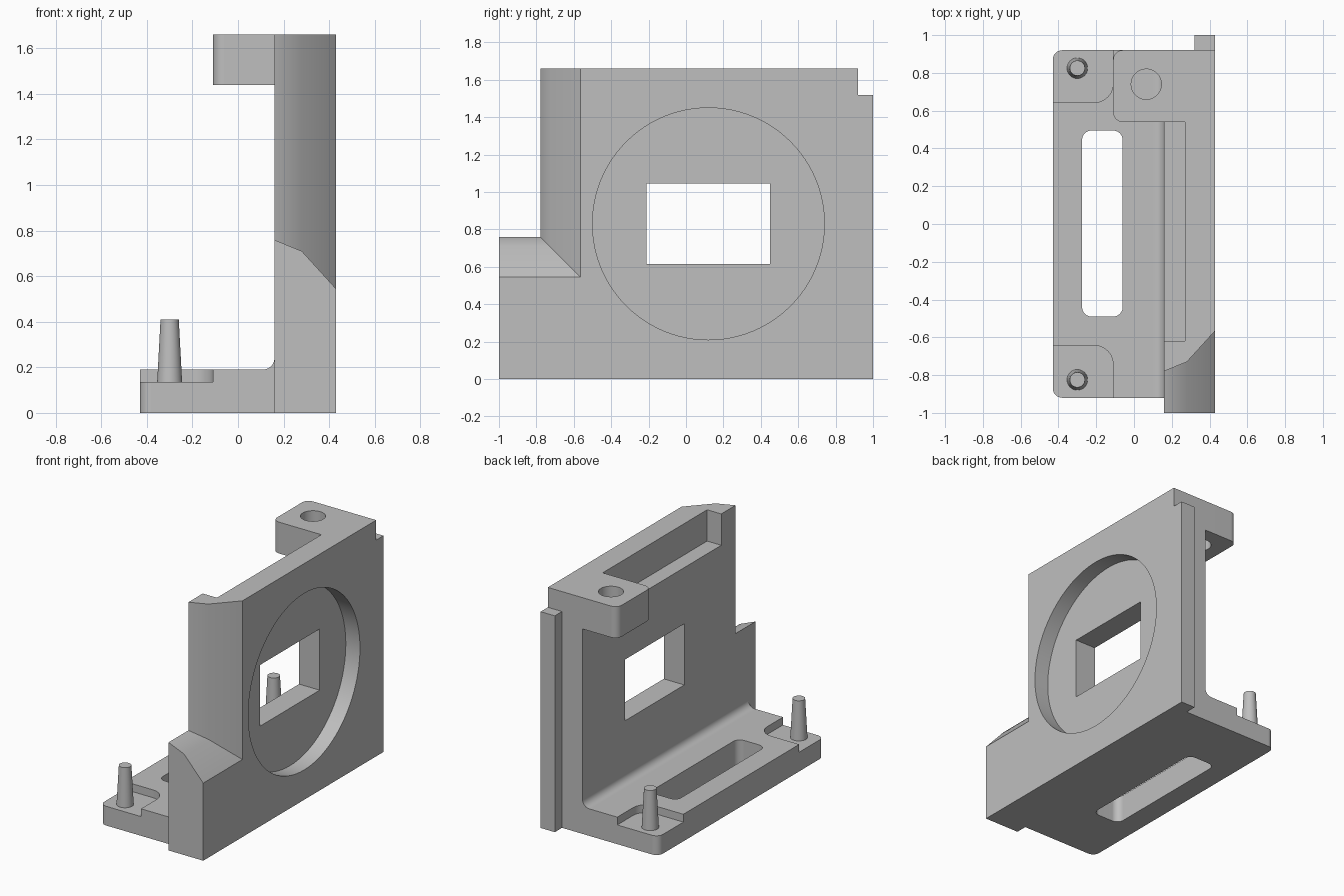
import bpy
import bmesh
from math import pi, cos, sin, tan
from mathutils import Vector, Matrix

cube = bpy.data.objects.get("Cube")
if cube:
    bpy.data.objects.remove(cube, do_unlink=True)

grey = bpy.data.materials.new("plain grey")
grey.use_nodes = True
tone = (0.52, 0.52, 0.52, 1)
grey.diffuse_color = tone
grey.node_tree.nodes["Principled BSDF"].inputs["Base Color"].default_value = tone


def finish(name, bm):
    bmesh.ops.recalc_face_normals(bm, faces=bm.faces)
    mesh = bpy.data.meshes.new(name)
    bm.to_mesh(mesh)
    bm.free()
    mesh.materials.append(grey)
    obj = bpy.data.objects.new(name, mesh)
    bpy.context.collection.objects.link(obj)
    return obj


def rounded(points, steps=6):
    """Outline of (x, y[, radius]) corners, with right angles rounded."""
    out = []
    for i, p in enumerate(points):
        here = Vector(p[:2])
        if len(p) < 3:
            out.append(here)
            continue
        a = (Vector(points[i - 1][:2]) - here).normalized() * p[2]
        b = (Vector(points[(i + 1) % len(points)][:2]) - here).normalized() * p[2]
        for k in range(steps + 1):
            t = k / steps * pi / 2
            out.append(here + a * (1 - sin(t)) + b * (1 - cos(t)))
    return out


def prism(name, points, lo, hi, along="z"):
    """Extrude an XY outline along z, or an XZ outline along y."""
    bm = bmesh.new()
    place = (lambda p, h: (p[0], p[1], h)) if along == "z" else (lambda p, h: (p[0], h, p[1]))
    outline = rounded(points)
    low = [bm.verts.new(place(p, lo)) for p in outline]
    high = [bm.verts.new(place(p, hi)) for p in outline]
    bm.faces.new(low)
    bm.faces.new(high)
    for i in range(len(low)):
        bm.faces.new((low[i - 1], low[i], high[i], high[i - 1]))
    return finish(name, bm)


def rect(x0, x1, y0, y1, r=None):
    corners = [(x0, y0), (x1, y0), (x1, y1), (x0, y1)]
    return [c + (r,) for c in corners] if r else corners


def box(name, x, y, z):
    return prism(name, rect(*x, *y), *z)


def cone(name, centre, r1, r2, depth, axis="z", sides=64):
    bm = bmesh.new()
    turn = Matrix.Rotation(pi / 2, 4, "Y") if axis == "x" else Matrix()
    bmesh.ops.create_cone(bm, cap_ends=True, segments=sides, radius1=r1, radius2=r2,
                          depth=depth, matrix=Matrix.Translation(centre) @ turn)
    return finish(name, bm)


def combine(target, other, operation):
    mod = target.modifiers.new("join", "BOOLEAN")
    mod.object = other
    mod.operation = operation
    mod.solver = "EXACT"
    bpy.context.view_layer.objects.active = target
    bpy.ops.object.modifier_apply(modifier=mod.name)
    bpy.data.objects.remove(other, do_unlink=True)


# Upright wall, base plate, inner fillet, top arm and rear tongue
body = box("bracket_body", (0.16, 0.43), (-1, 0.92), (0, 1.66))
base = [(-0.43, -0.92, 0.05), (0.22, -0.92), (0.22, 0.92), (-0.43, 0.92, 0.05)]
fillet = [(0.1, 0.1), (0.2, 0.1), (0.2, 0.26), (0.16, 0.26), (0.16, 0.19, 0.05), (0.1, 0.19)]
arm = [(-0.11, 0.54, 0.05), (0.2, 0.54), (0.2, 0.92), (-0.11, 0.92, 0.05)]
for part in (
    prism("base_plate", base, 0, 0.19),
    prism("base_fillet", fillet, -0.92, 0.92, "y"),
    prism("top_arm", arm, 1.44, 1.66),
    box("rear_tongue", (0.32, 0.43), (0.85, 1), (0, 1.52)),
):
    combine(body, part, "UNION")

# Mitred cutter for the upper front corner: equal set-back in y and z
bm = bmesh.new()
rings = []
for x, y, z in ((0.06, -0.82, 0.80), (0.28, -0.73, 0.71), (0.53, -0.455, 0.435)):
    rings.append([bm.verts.new((x, cy, cz)) for cy, cz in ((-2, z), (y, z), (y, 2), (-2, 2))])
bm.faces.new(rings[0])
bm.faces.new(rings[-1])
for a, b in zip(rings, rings[1:]):
    for i in range(4):
        bm.faces.new((a[i - 1], a[i], b[i], b[i - 1]))
combine(body, finish("corner_cutter", bm), "DIFFERENCE")

# Round recess, window, top pocket, base slot and arm hole
for cutter in (
    cone("recess_cutter", (0.52, 0.12, 0.83), 0.62, 0.62, 0.4, "x", 96),
    box("window_cutter", (0, 0.6), (-0.21, 0.45), (0.615, 1.045)),
    box("pocket_cutter", (0.1, 0.27), (-0.62, 0.54), (1.44, 1.8)),
    prism("slot_cutter", rect(-0.275, -0.06, -0.49, 0.495, 0.05), -0.1, 0.4),
    cone("arm_hole_cutter", (0.065, 0.74, 1.55), 0.08, 0.08, 0.5, sides=48),
):
    combine(body, cutter, "DIFFERENCE")

# Sunken corner pads, each with a tapered peg
pegs = []
for side, name in ((-1, "front"), (1, "rear")):
    pad = [(-0.6, side * 0.643), (-0.11, side * 0.643, 0.1), (-0.11, side * 1.1), (-0.6, side * 1.1)]
    combine(body, prism("pad_cutter", pad, 0.135, 0.4), "DIFFERENCE")
    pegs.append(cone(name + "_peg", (-0.3, side * 0.825, 0.27), 0.055, 0.04, 0.28, sides=32))

# Smooth the curved faces and keep the flat ones crisp
for obj in [body] + pegs:
    bpy.ops.object.select_all(action="DESELECT")
    obj.select_set(True)
    bpy.context.view_layer.objects.active = obj
    bpy.ops.object.shade_smooth_by_angle(angle=pi / 6)
    mod = obj.modifiers.new("flat normals", "WEIGHTED_NORMAL")
    mod.keep_sharp = True
